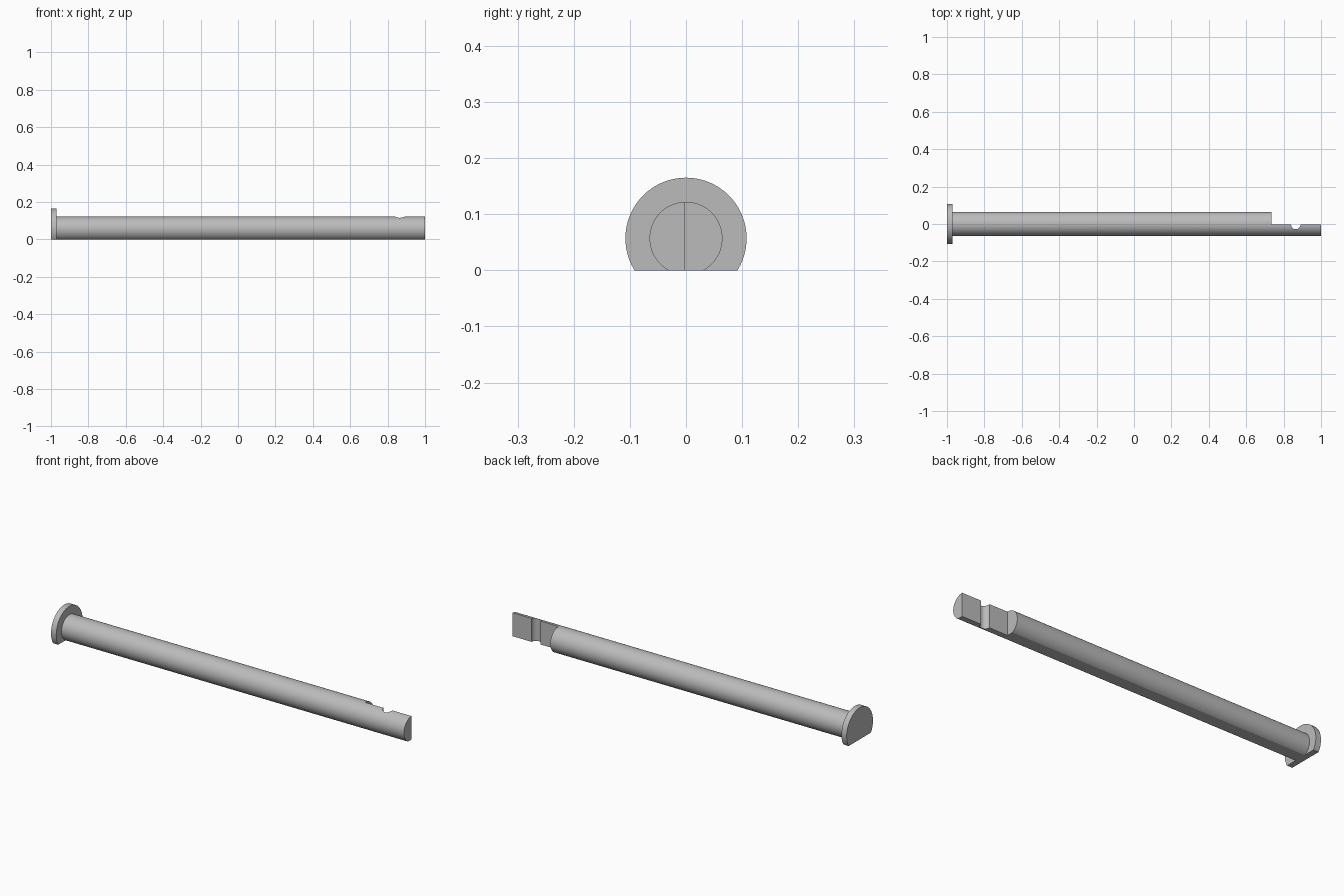
import bpy, bmesh, math
from mathutils import Vector

cube = bpy.data.objects.get("Cube")
if cube:
    bpy.data.objects.remove(cube, do_unlink=True)

AXIS_Z = 0.057      # height of the pin axis above the ground flat
HEAD_R, SHAFT_R = 0.108, 0.065
HEAD_X, STEP_X, END_X = -0.97, 0.735, 1.0
HALF_Y = -0.003     # plane of the half-cut tip
NOTCH_X, NOTCH_R = 0.865, 0.025

steel = bpy.data.materials.new("grey_steel")
steel.use_nodes = True
colour = (0.5, 0.5, 0.5, 1)
steel.diffuse_color = colour
steel.node_tree.nodes["Principled BSDF"].inputs["Base Color"].default_value = colour


def prism(name, outline, direction):
    """Extrude a closed outline into a solid object."""
    bm = bmesh.new()
    face = bm.faces.new([bm.verts.new(p) for p in outline])
    grown = bmesh.ops.extrude_face_region(bm, geom=[face], use_keep_orig=True)
    verts = [g for g in grown["geom"] if isinstance(g, bmesh.types.BMVert)]
    bmesh.ops.translate(bm, verts=verts, vec=Vector(direction))
    bmesh.ops.recalc_face_normals(bm, faces=bm.faces)
    mesh = bpy.data.meshes.new(name)
    bm.to_mesh(mesh)
    bm.free()
    mesh.materials.append(steel)
    obj = bpy.data.objects.new(name, mesh)
    bpy.context.collection.objects.link(obj)
    return obj


def flat_bottom_disc(name, radius, x0, x1, steps=72):
    """Round bar along x whose underside is cut flat at ground level."""
    start = -math.asin(AXIS_Z / radius)
    sweep = math.pi - 2 * start
    angles = [start + sweep * i / steps for i in range(steps + 1)]
    outline = [(x0, radius * math.cos(a), max(0, AXIS_Z + radius * math.sin(a)))
               for a in angles]
    return prism(name, outline, (x1 - x0, 0, 0))


# Head and shaft
head = flat_bottom_disc("head", HEAD_R, -1, HEAD_X)
shaft = flat_bottom_disc("shaft", SHAFT_R, HEAD_X, END_X)

# Cutter: removes the back half of the tip, with a rounded cross notch
notch = [(NOTCH_X - NOTCH_R * math.cos(math.pi * i / 24),
          HALF_Y - NOTCH_R * math.sin(math.pi * i / 24), -0.1) for i in range(25)]
corners = [(END_X + 0.1, HALF_Y, -0.1), (END_X + 0.1, 0.2, -0.1), (STEP_X, 0.2, -0.1)]
cutter = prism("tip_cutter", [(STEP_X, HALF_Y, -0.1)] + notch + corners, (0, 0, 0.4))
cutter.hide_render = True

cut = shaft.modifiers.new("tip_cut", 'BOOLEAN')
cut.operation = 'DIFFERENCE'
cut.solver = 'EXACT'
cut.object = cutter
bpy.context.view_layer.objects.active = shaft
bpy.ops.object.modifier_apply(modifier=cut.name)
bpy.data.objects.remove(cutter, do_unlink=True)

# Smooth round sides, sharp edges
for obj in (head, shaft):
    bpy.ops.object.select_all(action='DESELECT')
    obj.select_set(True)
    bpy.context.view_layer.objects.active = obj
    bpy.ops.object.shade_smooth_by_angle(angle=math.radians(30))
